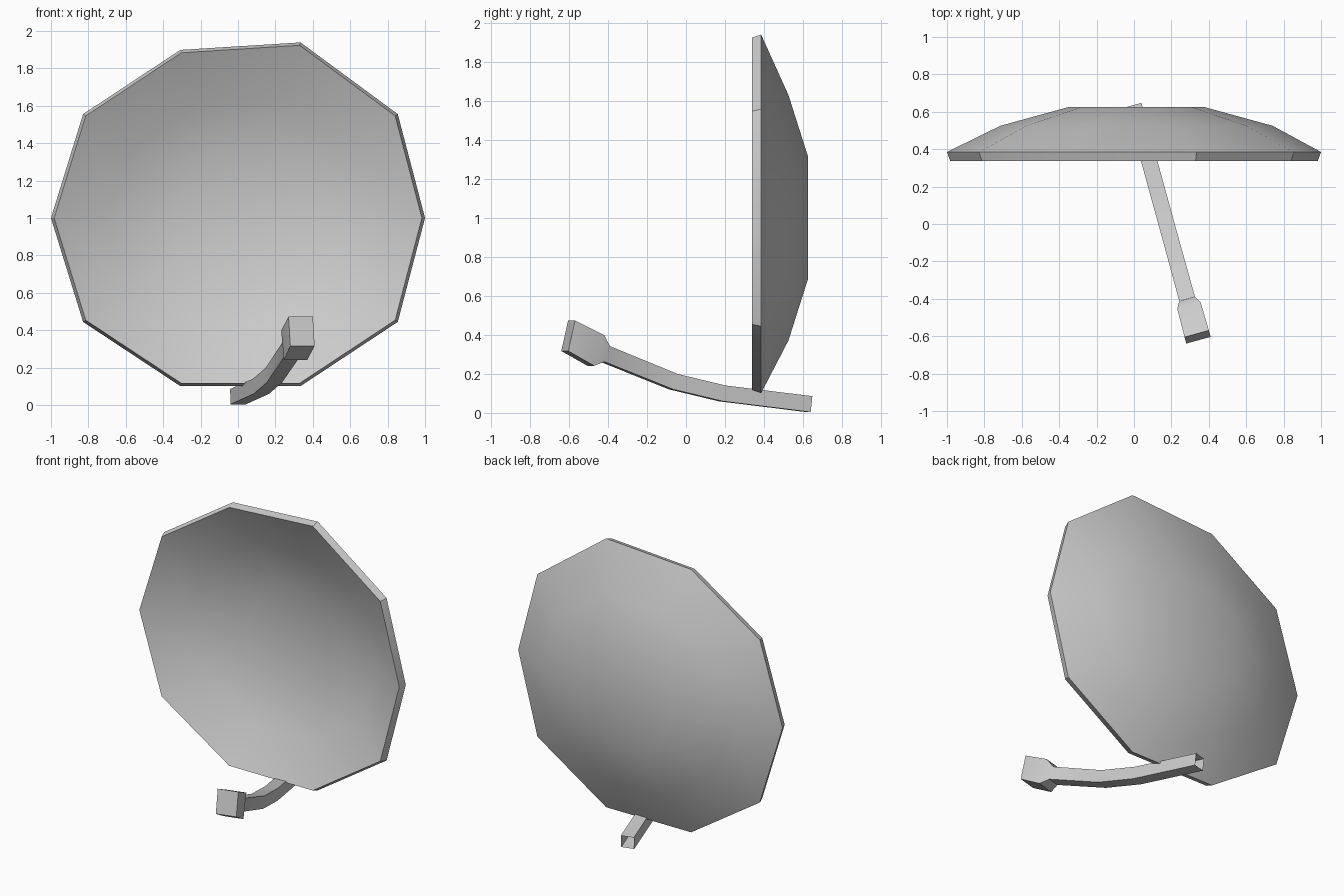
import bpy, bmesh
from math import sin, cos, tau, radians
from mathutils import Vector

if "Cube" in bpy.data.objects:
    bpy.data.objects.remove(bpy.data.objects["Cube"])


def finish(bm, name):
    bmesh.ops.recalc_face_normals(bm, faces=bm.faces)
    me = bpy.data.meshes.new(name)
    bm.to_mesh(me)
    bm.free()
    ob = bpy.data.objects.new(name, me)
    bpy.context.collection.objects.link(ob)
    bpy.context.view_layer.objects.active = ob
    ob.select_set(True)
    bpy.ops.object.shade_smooth_by_angle(angle=radians(32))
    ob.select_set(False)


def loft(rings, name, cap_start, cap_end):
    bm = bmesh.new()
    loops = [[bm.verts.new(p) for p in ring] for ring in rings]
    for a, b in zip(loops, loops[1:]):
        n = len(a)
        for i in range(n):
            j = (i + 1) % n
            bm.faces.new((a[i], a[j], b[j], b[i]))
    if cap_start:
        bm.faces.new(loops[0])
    if cap_end:
        bm.faces.new(loops[-1])
    finish(bm, name)


# dish: ten-sided shallow bowl with a thin rim; slightly bent at the rim
def dish_ring(r, y, rim):
    pts = []
    for i in range(10):
        a = tau * i / 10
        x, z = 0.013 + 1.04 * r * cos(a), 1 + 0.945 * r * sin(a)
        if rim and i % 5 == 0:
            x = r * cos(a)
        if rim and i == 2:
            z += 0.04
        pts.append((x, y, z))
    return pts


profile = [(0.35, 0.625, False), (0.70, 0.525, False), (1.0, 0.385, True),
           (0.983, 0.338, True), (0.69, 0.485, False), (0.345, 0.585, False)]
loft([dish_ring(*p) for p in profile], "dish", True, True)

# feed arm: square tube, open at the back, flaring into the receiver head
along = Vector((0.265, -0.964, 0))
side = Vector((0.964, 0.265, 0))
# y, z, pitch, width, height
sections = [(0.632, 0.045, 6, 0.085, 0.082),
            (0.185, 0.100, 10, 0.085, 0.082),
            (-0.065, 0.160, 17, 0.085, 0.082),
            (-0.415, 0.302, 20, 0.087, 0.085),
            (-0.462, 0.320, 19, 0.130, 0.166),
            (-0.604, 0.395, 13, 0.135, 0.160)]


def arm_ring(y, z, pitch, w, h):
    c = Vector(((0.632 - y) * 0.275, y, z))
    p = radians(pitch)
    up = Vector((0, 0, cos(p))) - along * sin(p)
    if pitch > 12 and w > 0.1:  # head face leans back
        up = Vector((0, 0, cos(p))) - along * sin(p)
    return [c + side * (sx * w / 2) + up * (sz * h / 2)
            for sx, sz in ((-1, -1), (1, -1), (1, 1), (-1, 1))]


loft([arm_ring(*s) for s in sections], "feed_arm", False, True)
